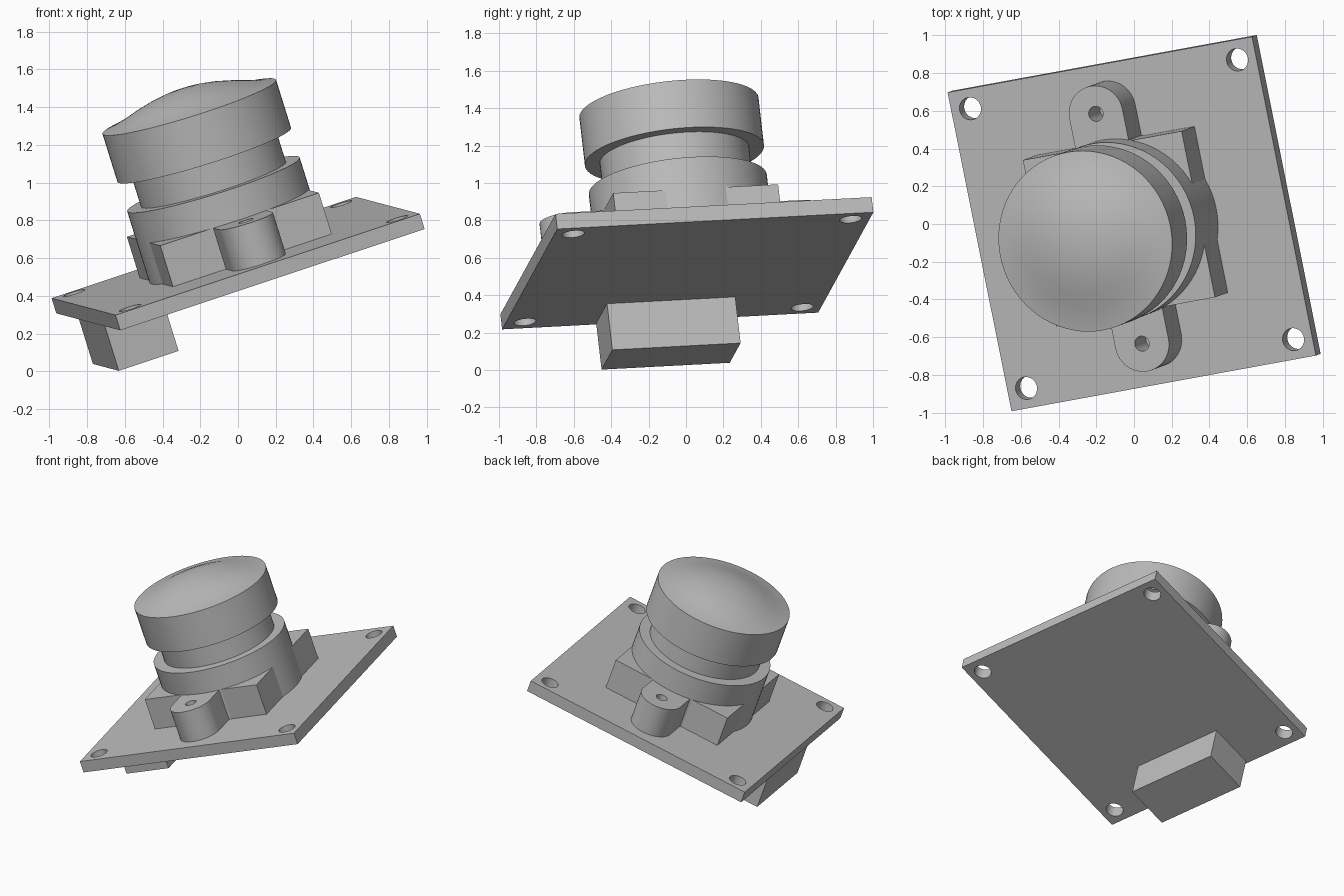
import bpy, bmesh, math
from mathutils import Matrix, Vector

cube = bpy.data.objects.get("Cube")
if cube:
    bpy.data.objects.remove(cube)

# Tilted frame: origin at the centre of the board's top face
U = Vector((0.935, 0.171, 0.311)).normalized()
N = U.cross(Vector((-0.196, 0.979, 0.052))).normalized()
V = N.cross(U)
FRAME = Matrix.Translation((-0.012, 0, 0.611)) @ Matrix((U, V, N)).transposed().to_4x4()

grey = bpy.data.materials.new("mid_grey")
grey.use_nodes = True
COLOR = (0.5, 0.5, 0.5, 1)
grey.diffuse_color = COLOR
grey.node_tree.nodes["Principled BSDF"].inputs["Base Color"].default_value = COLOR


def finish(name, bm):
    """Turn a bmesh into an object placed in the tilted frame."""
    bmesh.ops.recalc_face_normals(bm, faces=bm.faces)
    mesh = bpy.data.meshes.new(name)
    bm.to_mesh(mesh)
    bm.free()
    mesh.materials.append(grey)
    obj = bpy.data.objects.new(name, mesh)
    obj.matrix_world = FRAME
    bpy.context.collection.objects.link(obj)
    return obj


def box(name, low, high):
    bm = bmesh.new()
    bmesh.ops.create_cube(bm, size=1)
    low, high = Vector(low), Vector(high)
    size = high - low
    for v in bm.verts:
        v.co = (low + high) / 2 + Vector(a * b for a, b in zip(v.co, size))
    return finish(name, bm)


def prism(name, outline, bottom, top):
    bm = bmesh.new()
    face = bm.faces.new([bm.verts.new((x, y, bottom)) for x, y in outline])
    new = bmesh.ops.extrude_face_region(bm, geom=[face])["geom"]
    verts = [g for g in new if isinstance(g, bmesh.types.BMVert)]
    bmesh.ops.translate(bm, verts=verts, vec=(0, 0, top - bottom))
    return finish(name, bm)


def circle(x, y, r, count=32):
    return [(x + r * math.cos(2 * math.pi * i / count),
             y + r * math.sin(2 * math.pi * i / count)) for i in range(count)]


def lathe(name, profile, steps=72):
    bm = bmesh.new()
    verts = [bm.verts.new((r, 0, z)) for r, z in profile]
    edges = [bm.edges.new(pair) for pair in zip(verts, verts[1:])]
    bmesh.ops.spin(bm, geom=verts + edges, cent=(0, 0, 0), axis=(0, 0, 1),
                   angle=2 * math.pi, steps=steps)
    bmesh.ops.remove_doubles(bm, verts=bm.verts, dist=0.0001)
    return finish(name, bm)


def activate(obj):
    bpy.ops.object.select_all(action='DESELECT')
    obj.select_set(True)
    bpy.context.view_layer.objects.active = obj


def drill(obj, x, y, r, bottom, top):
    cutter = prism("hole_cutter", circle(x, y, r), bottom, top)
    cutter.hide_render = True
    mod = obj.modifiers.new("hole", 'BOOLEAN')
    mod.operation = 'DIFFERENCE'
    mod.solver = 'EXACT'
    mod.object = cutter
    activate(obj)
    bpy.ops.object.modifier_apply(modifier=mod.name)
    bpy.data.objects.remove(cutter)


def smooth(obj):
    activate(obj)
    bpy.ops.object.shade_smooth_by_angle(angle=math.radians(30))


# Square circuit board with four corner holes
HALF = 0.863
board = box("circuit_board", (-HALF, -HALF, -0.085), (HALF, HALF, 0))
for sx in (-1, 1):
    for sy in (-1, 1):
        drill(board, sx * 0.757, sy * 0.757, 0.06, -0.2, 0.1)
smooth(board)

# Connector under one edge
box("connector", (-0.846, -0.352, -0.345), (-0.507, 0.348, -0.08))

# Square holder around the lens barrel
box("holder_base", (-0.45, -0.45, -0.01), (0.45, 0.45, 0.23))

# Two screw lugs with blind holes
for side, label in ((-1, "front"), (1, "back")):
    r, cy = 0.15, 0.622
    outline = [(r, side * 0.38)]
    outline += [(r * math.cos(math.pi * i / 24),
                 side * (cy + r * math.sin(math.pi * i / 24))) for i in range(25)]
    outline += [(-r, side * 0.38)]
    lug = prism(label + "_screw_lug", outline, -0.01, 0.23)
    drill(lug, 0, side * cy, 0.04, 0.03, 0.4)
    smooth(lug)

# Barrel ring, neck and domed lens cap
smooth(lathe("barrel_ring", [(0, -0.01), (0.479, -0.01), (0.479, 0.4), (0, 0.4)]))
smooth(lathe("lens_neck", [(0, 0.35), (0.402, 0.35), (0.402, 0.6), (0, 0.6)]))
dome = [(0.482, 0), (0.43, 0.01), (0.36, 0.029), (0.28, 0.056), (0.2, 0.078),
        (0.12, 0.093), (0.05, 0.099), (0, 0.1)]
smooth(lathe("lens_cap", [(0, 0.565), (0.482, 0.565)] + [(r, 0.833 + z) for r, z in dome]))
